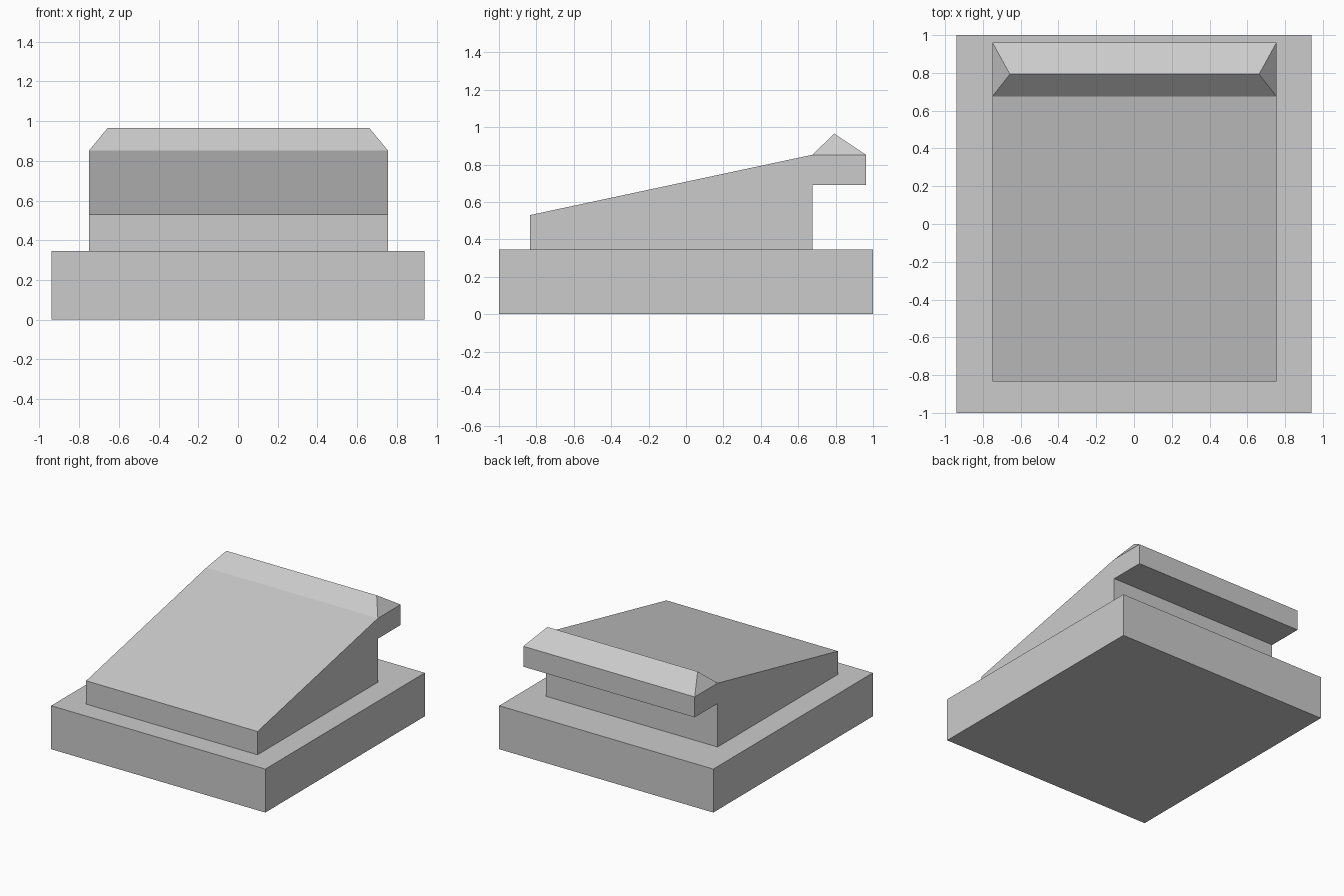
import bpy
import bmesh

cube = bpy.data.objects.get("Cube")
if cube:
    bpy.data.objects.remove(cube, do_unlink=True)

grey = bpy.data.materials.new("light grey")
grey.use_nodes = True
grey.diffuse_color = (0.6, 0.6, 0.6, 1)
grey.node_tree.nodes["Principled BSDF"].inputs["Base Color"].default_value = (0.6, 0.6, 0.6, 1)


def finish(name, bm):
    bmesh.ops.recalc_face_normals(bm, faces=bm.faces)
    mesh = bpy.data.meshes.new(name)
    bm.to_mesh(mesh)
    bm.free()
    mesh.materials.append(grey)
    obj = bpy.data.objects.new(name, mesh)
    bpy.context.collection.objects.link(obj)
    return obj


def extrude_profile(name, profile, x0, x1):
    """Extrude a (y, z) side profile across the width."""
    bm = bmesh.new()
    face = bm.faces.new([bm.verts.new((x0, y, z)) for y, z in profile])
    out = bmesh.ops.extrude_face_region(bm, geom=[face])
    moved = [v for v in out["geom"] if isinstance(v, bmesh.types.BMVert)]
    bmesh.ops.translate(bm, verts=moved, vec=(x1 - x0, 0, 0))
    return finish(name, bm)


BASE_TOP = 0.345
LEFT, RIGHT = 0.755, -0.75
STEP_Y, BACK_Y = 0.675, 0.962
LIP_BOTTOM, LIP_TOP = 0.69, 0.852

# Wide slab underneath
extrude_profile("base_slab", [(-1, 0), (1, 0), (1, BASE_TOP), (-1, BASE_TOP)], -0.94, 0.94)

# Sloping body with the lip overhanging at the back
extrude_profile("sloped_body", [
    (-0.833, BASE_TOP), (STEP_Y, BASE_TOP), (STEP_Y, LIP_BOTTOM),
    (BACK_Y, LIP_BOTTOM), (BACK_Y, LIP_TOP), (STEP_Y, LIP_TOP), (-0.833, 0.53),
], RIGHT, LEFT)

# Hipped ridge on the lip
bm = bmesh.new()
a, b, c, d = [bm.verts.new((x, y, LIP_TOP)) for x, y in
              ((RIGHT, STEP_Y), (LEFT, STEP_Y), (LEFT, BACK_Y), (RIGHT, BACK_Y))]
e, f = [bm.verts.new((x, 0.793, 0.965)) for x in (-0.657, 0.662)]
for loop in ((a, b, f, e), (c, d, e, f), (b, c, f), (d, a, e)):
    bm.faces.new(loop)
finish("hipped_ridge", bm)
